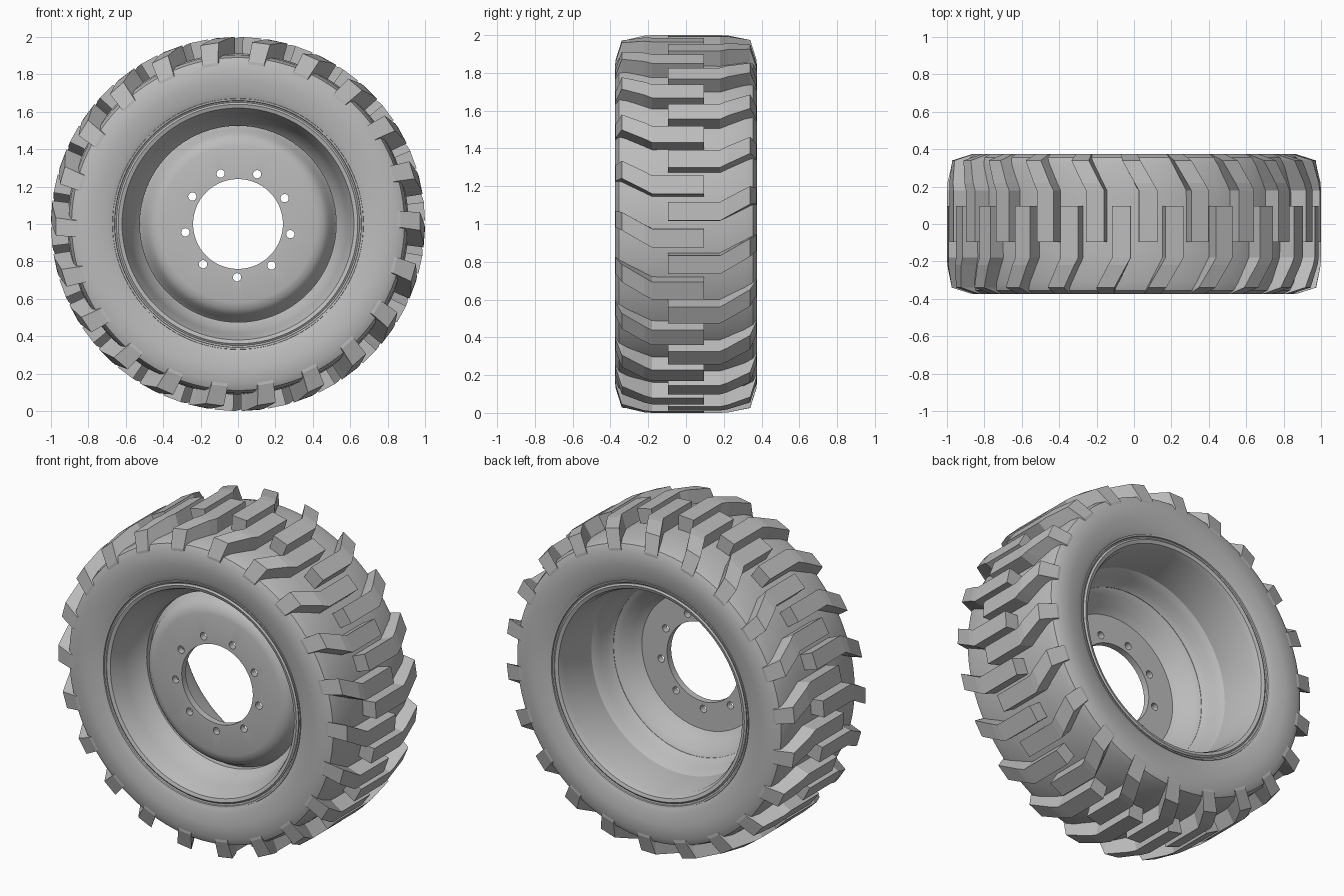
import bpy, bmesh, math
from mathutils import Matrix, Vector

if "Cube" in bpy.data.objects:
    bpy.data.objects.remove(bpy.data.objects["Cube"])

grey = bpy.data.materials.new("plain_grey")
grey.use_nodes = True
COLOUR = (0.5, 0.5, 0.5, 1)
grey.diffuse_color = COLOUR
grey.node_tree.nodes["Principled BSDF"].inputs["Base Color"].default_value = COLOUR

SEGMENTS = 96
LUGS = 22
PITCH = 360 / LUGS


def polar(y, r, degrees):
    """Point around the axle, clockwise from the top."""
    a = math.radians(degrees)
    return Vector((r * math.sin(a), y, 1 + r * math.cos(a)))


def finish(bm, name, smooth_angle=None):
    bmesh.ops.recalc_face_normals(bm, faces=bm.faces)
    mesh = bpy.data.meshes.new(name)
    bm.to_mesh(mesh)
    bm.free()
    mesh.materials.append(grey)
    ob = bpy.data.objects.new(name, mesh)
    bpy.context.collection.objects.link(ob)
    bpy.ops.object.select_all(action='DESELECT')
    ob.select_set(True)
    bpy.context.view_layer.objects.active = ob
    if smooth_angle:
        bpy.ops.object.shade_smooth_by_angle(angle=math.radians(smooth_angle))
    return ob


def lathe(name, profile, smooth_angle=30):
    """Revolve a closed (y, radius) outline about the axle."""
    bm = bmesh.new()
    rings = [[bm.verts.new(polar(y, r, 360 * i / SEGMENTS)) for y, r in profile]
             for i in range(SEGMENTS)]
    n = len(profile)
    for i in range(SEGMENTS):
        a, b = rings[i], rings[(i + 1) % SEGMENTS]
        for j in range(n):
            k = (j + 1) % n
            bm.faces.new((a[j], a[k], b[k], b[j]))
    return finish(bm, name, smooth_angle)


# Tyre carcass: half outline mirrored across the middle
half = [(0.33, 0.63), (0.348, 0.66), (0.362, 0.70), (0.372, 0.77),
        (0.375, 0.85), (0.355, 0.89), (0.31, 0.905), (0.15, 0.912)]
lathe("tyre_carcass", half + [(-y, r) for y, r in reversed(half)])

# Bead ridge on each sidewall
for side, label in ((-1, "front"), (1, "back")):
    lathe(label + "_bead_ridge", [(side * y, r) for y, r in
          ((0.33, 0.655), (0.356, 0.66), (0.358, 0.67), (0.33, 0.675))])

# Rim barrel: flared lips, stepped drop centre
inner = [(0.345, 0.65), (0.352, 0.64), (0.345, 0.62), (0.31, 0.605), (0.07, 0.59),
         (0.03, 0.56), (-0.02, 0.55), (-0.05, 0.525), (-0.13, 0.525), (-0.17, 0.56),
         (-0.25, 0.585), (-0.31, 0.605), (-0.345, 0.62), (-0.352, 0.64), (-0.345, 0.65)]
lathe("rim_barrel", inner)

# Dished wheel disc with a centre bore
disc = lathe("wheel_disc", [
    (-0.20, 0.24), (-0.20, 0.42), (-0.19, 0.455), (-0.165, 0.485), (-0.12, 0.505),
    (-0.09, 0.53), (-0.05, 0.53), (-0.07, 0.49), (-0.13, 0.45), (-0.16, 0.41),
    (-0.16, 0.24)])

# Ring of bolt holes
bm = bmesh.new()
for i in range(9):
    spot = polar(-0.18, 0.285, 181 + 40 * i)
    bmesh.ops.create_cone(bm, cap_ends=True, segments=20, radius1=0.022, radius2=0.022,
                          depth=0.2, matrix=Matrix.Translation(spot) @
                          Matrix.Rotation(math.pi / 2, 4, 'X'))
cutter = finish(bm, "bolt_hole_cutter")
cutter.hide_render = True
bpy.context.view_layer.objects.active = disc
cut = disc.modifiers.new("bolt_holes", 'BOOLEAN')
cut.operation = 'DIFFERENCE'
cut.solver = 'EXACT'
cut.object = cutter
# Keep the cut ahead of any smoothing modifier
bpy.ops.object.modifier_move_to_index(modifier=cut.name, index=0)
bpy.ops.object.modifier_apply(modifier=cut.name)
bpy.data.objects.remove(cutter)

# Tread lugs: straight across the middle, bent towards the shoulder
# Each station: distance across, top radius, base radius, swing in degrees
STATIONS = [(-0.095, 1.0, 0.88, 0), (0.18, 1.0, 0.88, 0), (0.22, 0.998, 0.88, -1.3),
            (0.34, 0.975, 0.86, -5.2), (0.373, 0.87, 0.83, -6)]
LUG_WIDTH = 5.7


def tread(name, side, start):
    bm = bmesh.new()
    for k in range(LUGS):
        loops = []
        for y, top, base, swing in STATIONS:
            hi = start + k * PITCH + swing
            lo = hi - LUG_WIDTH
            loops.append([bm.verts.new(polar(side * y, r, a)) for r, a in
                          ((base, lo), (top, lo), (top, hi), (base, hi))])
        for a, b in zip(loops, loops[1:]):
            for j in range(4):
                m = (j + 1) % 4
                bm.faces.new((a[j], a[m], b[m], b[j]))
        bm.faces.new(loops[0])
        bm.faces.new(loops[-1])
    return finish(bm, name)


tread("front_tread_lugs", -1, -1.0)
tread("back_tread_lugs", 1, -1.0 + PITCH / 2)
